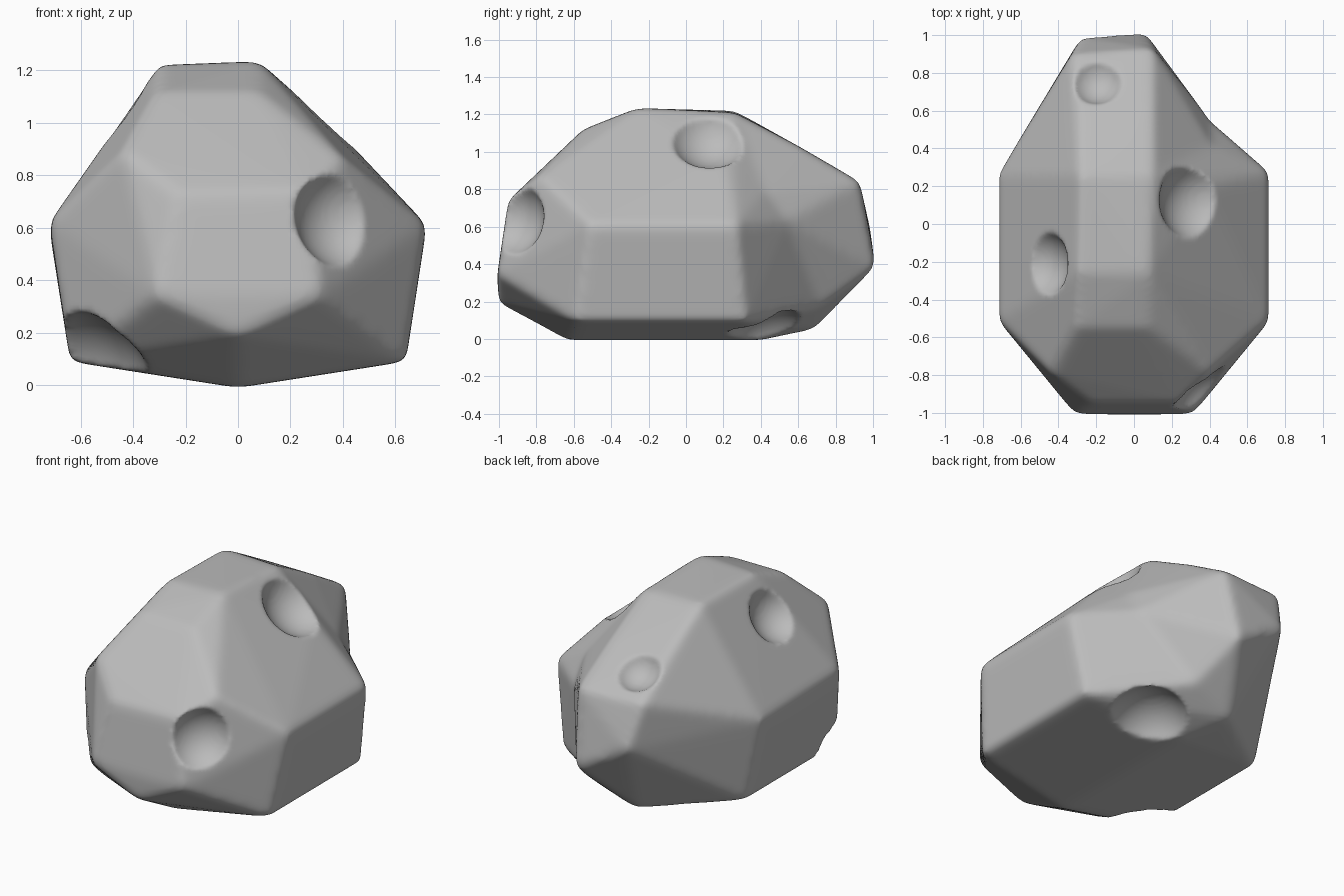
import bpy, bmesh
from mathutils import Vector
from mathutils.bvhtree import BVHTree

cube = bpy.data.objects.get("Cube")
if cube:
    bpy.data.objects.remove(cube)

rock_grey = bpy.data.materials.new("rock_grey")
rock_grey.use_nodes = True
rock_grey.diffuse_color = (0.5, 0.5, 0.5, 1)
rock_grey.node_tree.nodes["Principled BSDF"].inputs["Base Color"].default_value = (0.5, 0.5, 0.5, 1)


def make_object(name, bm):
    mesh = bpy.data.meshes.new(name)
    bm.to_mesh(mesh)
    bm.free()
    obj = bpy.data.objects.new(name, mesh)
    bpy.context.collection.objects.link(obj)
    return obj


def hull(name, points):
    """Faceted lump: the convex hull of its corner points."""
    bm = bmesh.new()
    for p in points:
        bm.verts.new(p)
    res = bmesh.ops.convex_hull(bm, input=bm.verts)
    loose = {v for v in res["geom_interior"] + res["geom_unused"]
             if isinstance(v, bmesh.types.BMVert) and v.is_valid}
    bmesh.ops.delete(bm, geom=list(loose), context="VERTS")
    bmesh.ops.recalc_face_normals(bm, faces=bm.faces)
    return make_object(name, bm)


def modify(obj, kind, **settings):
    mod = obj.modifiers.new(kind.lower(), kind)
    for key, value in settings.items():
        setattr(mod, key, value)
    bpy.context.view_layer.objects.active = obj
    bpy.ops.object.modifier_apply(modifier=mod.name)


def combine(obj, other, operation):
    modify(obj, "BOOLEAN", object=other, operation=operation, solver="EXACT")
    bpy.data.objects.remove(other)


# Corners where the main body and the tapering back lump meet
shared = [(-.72, .26, .6), (-.64, .31, .09), (-.29, .26, 1.22), (.1, .26, 1.21),
          (.41, .54, .63), (.41, .42, .79), (.15, .72, .17), (-.14, .69, .05), (0, .4, -.01)]

# Main body: front facet, brow, top and wide sides
body_points = shared + [
    (0, -1, .19), (-.31, -1.01, .34), (.31, -1.01, .34),
    (-.23, -.95, .73), (.26, -.95, .74), (-.44, -.79, .89), (.4, -.79, .87),
    (-.31, -.55, 1.12), (.08, -.55, 1.12), (-.3, -.26, 1.22), (.08, -.26, 1.235),
    (-.72, -.51, .62), (.72, -.51, .61), (.72, .27, .61), (.39, .2, .96),
    (.64, -.59, .09), (-.64, -.59, .09), (.64, .32, .09), (0, -.63, -.01)]

# Back lump: narrow blunt end with a ridge on its left
back_points = shared + [
    (.1, .93, .84), (-.33, .9, .84), (-.28, .99, .57), (.06, 1.015, .38),
    (-.28, .62, 1.02), (.1, .62, 1.02), (.25, .69, .76),
    (0, -.2, .1), (0, -.2, 1.1)]

rock = hull("asteroid", body_points)
combine(rock, hull("back_lump", back_points), "UNION")
modify(rock, "REMESH", mode="VOXEL", voxel_size=.02)
modify(rock, "SMOOTH", factor=.5, iterations=16)

# Craters: place on surface, outward direction, opening radius
craters = [
    ((.37, -.87, .64), (.5, -.85, .1), .18),
    ((.27, .12, 1.03), (.65, .05, .75), .2),
    ((-.45, -.21, 1.0), (-.8, 0, .6), .165),
    ((-.2, .75, .95), (0, .5, .85), .13),
    ((.23, .42, .07), (.25, .25, -.93), .225),
    ((-.57, -.6, .07), (-.5, -.5, -.7), .275)]
tree = BVHTree.FromObject(rock, bpy.context.evaluated_depsgraph_get())
for place, direction, radius in craters:
    spot = tree.find_nearest(Vector(place))[0]
    bm = bmesh.new()
    bmesh.ops.create_icosphere(bm, subdivisions=4, radius=radius * 1.2)
    bmesh.ops.translate(bm, verts=bm.verts, vec=spot + Vector(direction).normalized() * radius * .66)
    combine(rock, make_object("crater_cutter", bm), "DIFFERENCE")
modify(rock, "REMESH", mode="VOXEL", voxel_size=.015)
modify(rock, "SMOOTH", factor=.5, iterations=4)

# One smooth grey surface
rock.data.materials.clear()
rock.data.materials.append(rock_grey)
for poly in rock.data.polygons:
    poly.material_index = 0
    poly.use_smooth = True
